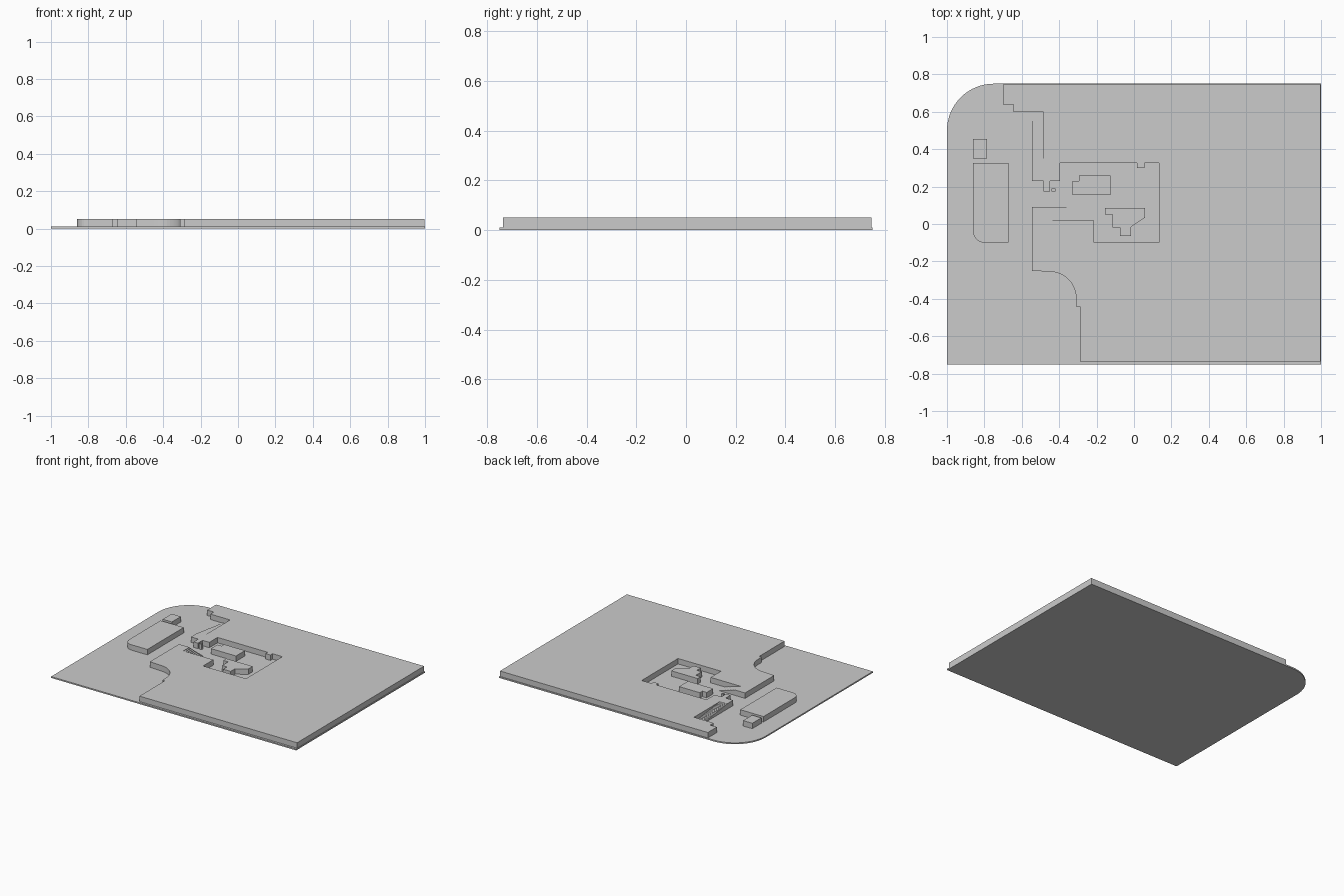
import bpy, bmesh
from math import cos, sin, radians

cube = bpy.data.objects.get("Cube")
if cube:
    bpy.data.objects.remove(cube, do_unlink=True)

GROUND, ROOF = 0.01, 0.05

grey = bpy.data.materials.new("plain_grey")
grey.use_nodes = True
colour = (0.6, 0.6, 0.6, 1)
grey.diffuse_color = colour
for node in grey.node_tree.nodes:
    if node.type == 'BSDF_PRINCIPLED':
        node.inputs["Base Color"].default_value = colour


def arc(cx, cy, r, start, end, steps=12):
    """Points along a circular arc, angles in degrees."""
    angles = [radians(start + (end - start) * i / steps) for i in range(steps + 1)]
    return [(cx + r * cos(a), cy + r * sin(a)) for a in angles]


def box(x0, x1, y0, y1):
    return [(x0, y0), (x1, y0), (x1, y1), (x0, y1)]


def prism(bm, outline, z0, z1):
    """Extrude a plan outline between two heights."""
    face = bm.faces.new([bm.verts.new((x, y, z0)) for x, y in outline])
    top = bmesh.ops.extrude_face_region(bm, geom=[face])["geom"]
    verts = [v for v in top if isinstance(v, bmesh.types.BMVert)]
    bmesh.ops.translate(bm, verts=verts, vec=(0, 0, z1 - z0))


def slab(name, outlines):
    """One object from a list of (outline, bottom, top)."""
    bm = bmesh.new()
    for outline, z0, z1 in outlines:
        prism(bm, outline, z0, z1)
    bmesh.ops.recalc_face_normals(bm, faces=bm.faces)
    mesh = bpy.data.meshes.new(name)
    bm.to_mesh(mesh)
    bm.free()
    mesh.materials.append(grey)
    obj = bpy.data.objects.new(name, mesh)
    bpy.context.collection.objects.link(obj)
    return obj


# Thin ground plate with one rounded corner
slab("ground_plate", [(
    [(-1, -0.75), (1, -0.75), (1, 0.75)] + arc(-0.75, 0.5, 0.25, 90, 180, 16), 0, GROUND)])

# Raised floor wrapping around the sunken courtyard
raised = [(-0.7, 0.745), (-0.7, 0.64), (-0.645, 0.64), (-0.645, 0.6), (-0.485, 0.6),
          (-0.485, 0.175), (-0.45, 0.175), (-0.45, 0.23), (-0.395, 0.23), (-0.395, 0.325),
          (0.015, 0.325), (0.015, 0.3), (0.055, 0.3), (0.055, 0.325), (0.135, 0.325),
          (0.135, -0.1), (-0.215, -0.1), (-0.215, 0.02), (-0.495, 0.02), (-0.495, 0.09),
          (-0.545, 0.09), (-0.545, -0.25)]
raised += arc(-0.45, -0.395, 0.14, 90, 0)
raised += [(-0.31, -0.44), (-0.29, -0.44), (-0.29, -0.735), (0.997, -0.735), (0.997, 0.745)]
slab("raised_floor", [(raised, GROUND / 2, ROOF)])

# Free-standing blocks
slab("long_block", [(
    arc(-0.8, -0.04, 0.06, 180, 270, 8) + [(-0.67, -0.1), (-0.67, 0.325), (-0.86, 0.325)],
    GROUND / 2, ROOF)])
slab("small_block", [(box(-0.86, -0.785, 0.35, 0.455), GROUND / 2, ROOF)])
slab("courtyard_notched_block", [(
    [(-0.33, 0.155), (-0.125, 0.155), (-0.125, 0.26), (-0.295, 0.26),
     (-0.295, 0.23), (-0.33, 0.23)], GROUND / 2, ROOF)])
slab("courtyard_stepped_block", [(
    [(-0.155, 0.085), (0.06, 0.085), (0.06, 0.035), (-0.015, -0.015), (-0.015, -0.065),
     (-0.075, -0.065), (-0.075, -0.02), (-0.115, -0.02), (-0.115, 0.05), (-0.155, 0.05)],
    GROUND / 2, ROOF)])
slab("courtyard_post", [(box(-0.44, -0.42, 0.175, 0.19), GROUND / 2, ROOF)])


def flight(count, start, end, landing, plan):
    """Treads dropping from the raised floor; plan(a, b) gives each outline."""
    run = (end - start) / count
    parts = [(plan(landing, start), GROUND / 2, ROOF)]
    for i in range(count):
        top = ROOF - (ROOF - GROUND) * (i + 1) / (count + 1)
        parts.append((plan(start + i * run, start + (i + 1) * run), GROUND / 2, top))
    return parts


# Long stair along the raised floor, and short stair into the courtyard
slab("long_stair", flight(18, 0.3, 0.6, 0.23, lambda a, b: box(-0.545, -0.485, a, b)))
slab("short_stair", flight(10, -0.46, -0.335, -0.495, lambda a, b: box(a, b, 0.02, 0.09)))
